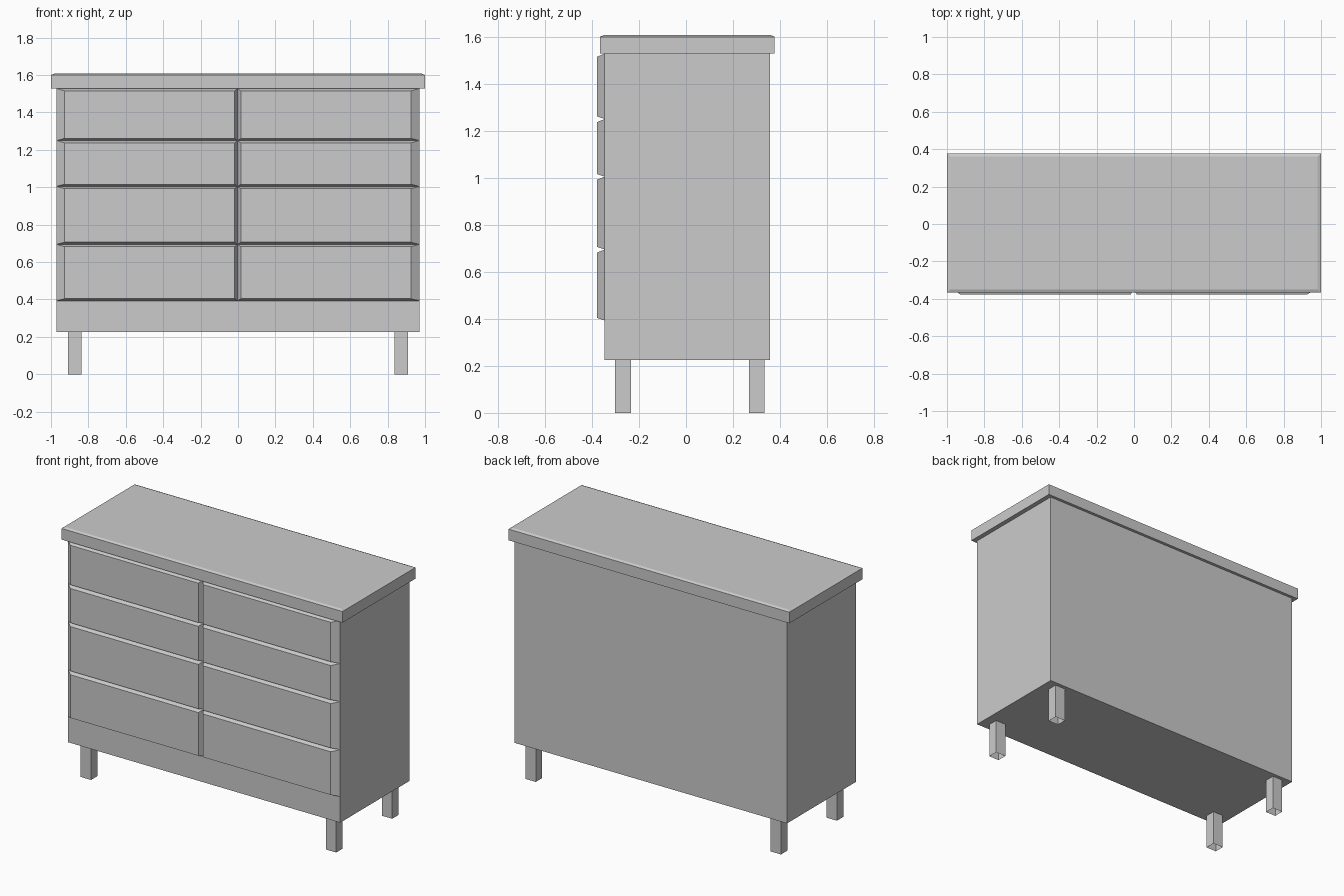
import bpy, bmesh

if "Cube" in bpy.data.objects:
    bpy.data.objects.remove(bpy.data.objects["Cube"])


def frustum(name, lo, hi, axis=2, inset=((0, 0), (0, 0)), drop=()):
    """Box from lo to hi; the far end along axis (z up, or -y front) is
    pulled in by inset. Faces whose normals are listed in drop are removed."""
    bm = bmesh.new()
    bmesh.ops.create_cube(bm, size=1)
    bm.normal_update()
    doomed = [f for f in bm.faces
              if any(f.normal.dot(d) > 0.9 for d in drop)]
    bmesh.ops.delete(bm, geom=doomed, context='FACES_ONLY')
    others = [a for a in range(3) if a != axis]
    for v in bm.verts:
        side = [c > 0 for c in v.co]
        tapered = side[2] if axis == 2 else not side[1]
        for a in range(3):
            v.co[a] = hi[a] if side[a] else lo[a]
        if tapered:
            for a, (near, far) in zip(others, inset):
                v.co[a] += -far if side[a] else near
    me = bpy.data.meshes.new(name)
    bm.to_mesh(me)
    bm.free()
    ob = bpy.data.objects.new(name, me)
    bpy.context.collection.objects.link(ob)
    return ob


# Carcass
frustum("cabinet_body", (-0.97, -0.346, 0.225), (0.97, 0.358, 1.53))

# Top slab: plain edge plus a shallow chamfered upper surface
frustum("top_slab", (-1, -0.366, 1.528), (1, 0.377, 1.6), drop=[(0, 0, 1)])
frustum("top_chamfer", (-1, -0.366, 1.6), (1, 0.377, 1.607),
        inset=((0.018, 0.018), (0.016, 0.016)), drop=[(0, 0, -1)])

# Drawer fronts: two columns of four bevelled panels
levels = [0.393, 0.695, 1.005, 1.25, 1.528]
for row, (z0, z1) in enumerate(zip(levels, levels[1:]), 1):
    for side, x0, x1, edge in (("left", -0.97, -0.003, (0.042, 0.015)),
                               ("right", -0.003, 0.97, (0.018, 0.045))):
        frustum(f"drawer_front_{side}_{row}",
                (x0, -0.378, z0), (x1, -0.346, z1), axis=1,
                inset=(edge, (0.011, 0.013)), drop=[(0, 1, 0)])

# Legs: open square tubes
for sx, x in (("left", -0.873), ("right", 0.873)):
    for sy, y in (("front", -0.268), ("back", 0.301)):
        frustum(f"{sy}_{sx}_leg", (x - 0.037, y - 0.033, 0),
                (x + 0.037, y + 0.033, 0.225),
                drop=[(0, 0, 1), (0, 0, -1)])
